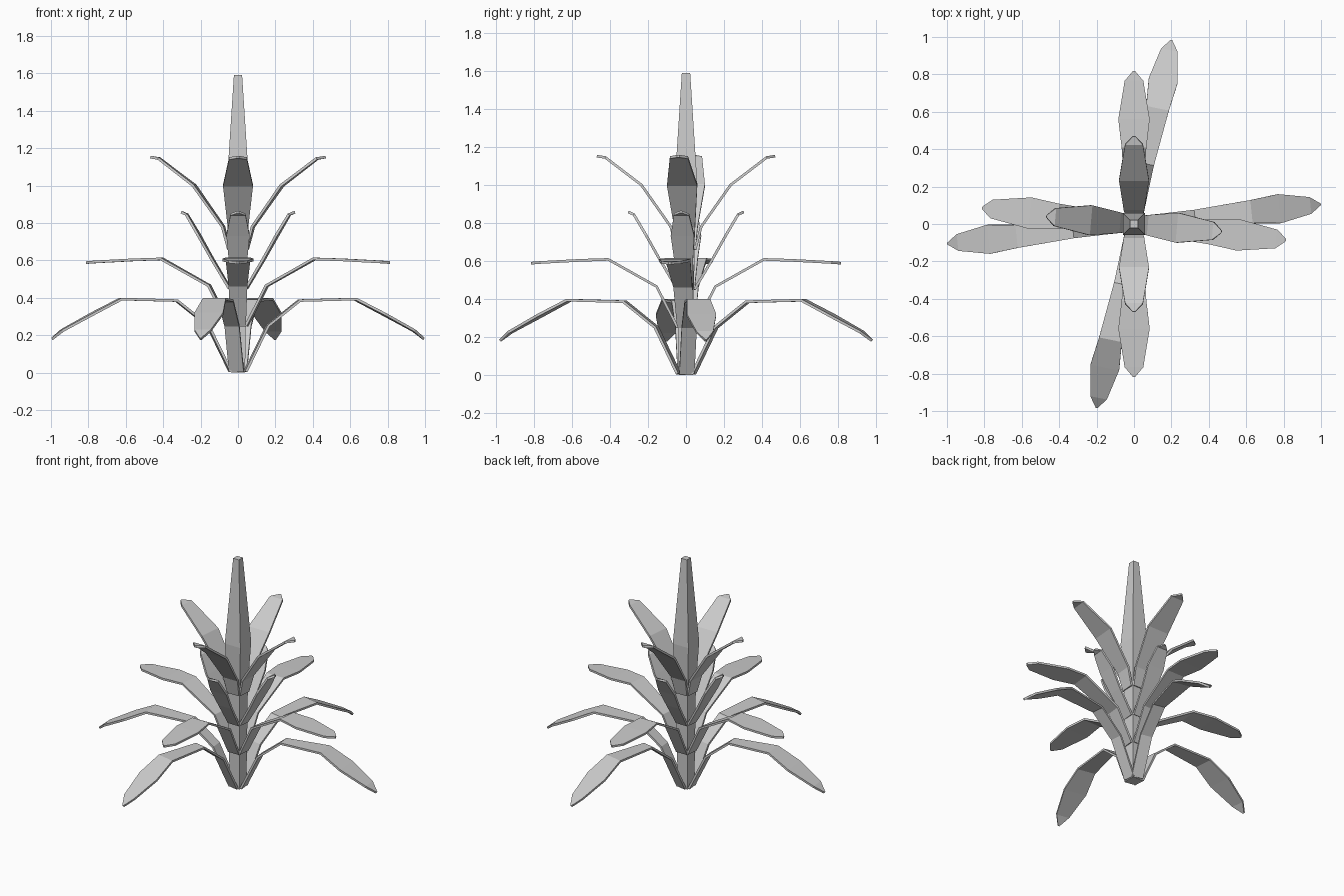
import bpy, bmesh
from math import cos, sin, radians

if "Cube" in bpy.data.objects:
    bpy.data.objects.remove(bpy.data.objects["Cube"])


def make_object(name, bm):
    bmesh.ops.recalc_face_normals(bm, faces=bm.faces)
    mesh = bpy.data.meshes.new(name)
    bm.to_mesh(mesh)
    bm.free()
    obj = bpy.data.objects.new(name, mesh)
    bpy.context.collection.objects.link(obj)
    return obj


def add_leaf(bm, profile, angle):
    """Bent strip; profile rows are (radius, height, half width)."""
    c, s = cos(radians(angle)), sin(radians(angle))
    prev = None
    for r, z, w in profile:
        row = [bm.verts.new((r * c - y * s, r * s + y * c, z)) for y in (-w, w)]
        if prev:
            bm.faces.new((prev[0], row[0], row[1], prev[1]))
        prev = row


# Square tapering stem with central shoot
bm = bmesh.new()
rings = []
for z, h in [(0, 0.038), (0.7, 0.045), (1.0, 0.06), (1.59, 0.022)]:
    rings.append([bm.verts.new((x * h, y * h, z))
                  for x, y in ((-1, -1), (1, -1), (1, 1), (-1, 1))])
for a, b in zip(rings, rings[1:]):
    for i in range(4):
        j = (i + 1) % 4
        bm.faces.new((a[i], a[j], b[j], b[i]))
bm.faces.new(rings[0])
bm.faces.new(rings[-1])
make_object("stem", bm)

# Four tiers of leaves: profile, then angles of the side and back leaf
tiers = {
    "bottom_leaves": ([(0.04, 0.005, 0.04), (0.16, 0.25, 0.04), (0.33, 0.385, 0.042),
                       (0.63, 0.393, 0.062), (0.78, 0.315, 0.078), (0.945, 0.225, 0.045),
                       (1.0, 0.18, 0.004)], (6, 78.5)),
    "lower_leaves": ([(0.045, 0.25, 0.042), (0.155, 0.465, 0.05), (0.41, 0.608, 0.066),
                      (0.56, 0.603, 0.084), (0.765, 0.592, 0.05), (0.817, 0.588, 0.006)],
                     (-6, 90)),
    "middle_leaves": ([(0.045, 0.45, 0.042), (0.14, 0.61, 0.05), (0.21, 0.735, 0.062),
                       (0.275, 0.845, 0.04), (0.305, 0.858, 0.006)], (-5, 90)),
    "upper_leaves": ([(0.048, 0.66, 0.045), (0.08, 0.78, 0.055), (0.235, 1.0, 0.08),
                      (0.425, 1.145, 0.048), (0.47, 1.152, 0.006)], (-5, 90)),
}
for name, (profile, angles) in tiers.items():
    bm = bmesh.new()
    for a in angles:
        add_leaf(bm, profile, a)
        add_leaf(bm, profile, a + 180)
    obj = make_object(name, bm)
    mod = obj.modifiers.new("thickness", 'SOLIDIFY')
    mod.thickness = 0.014
    mod.offset = 0
